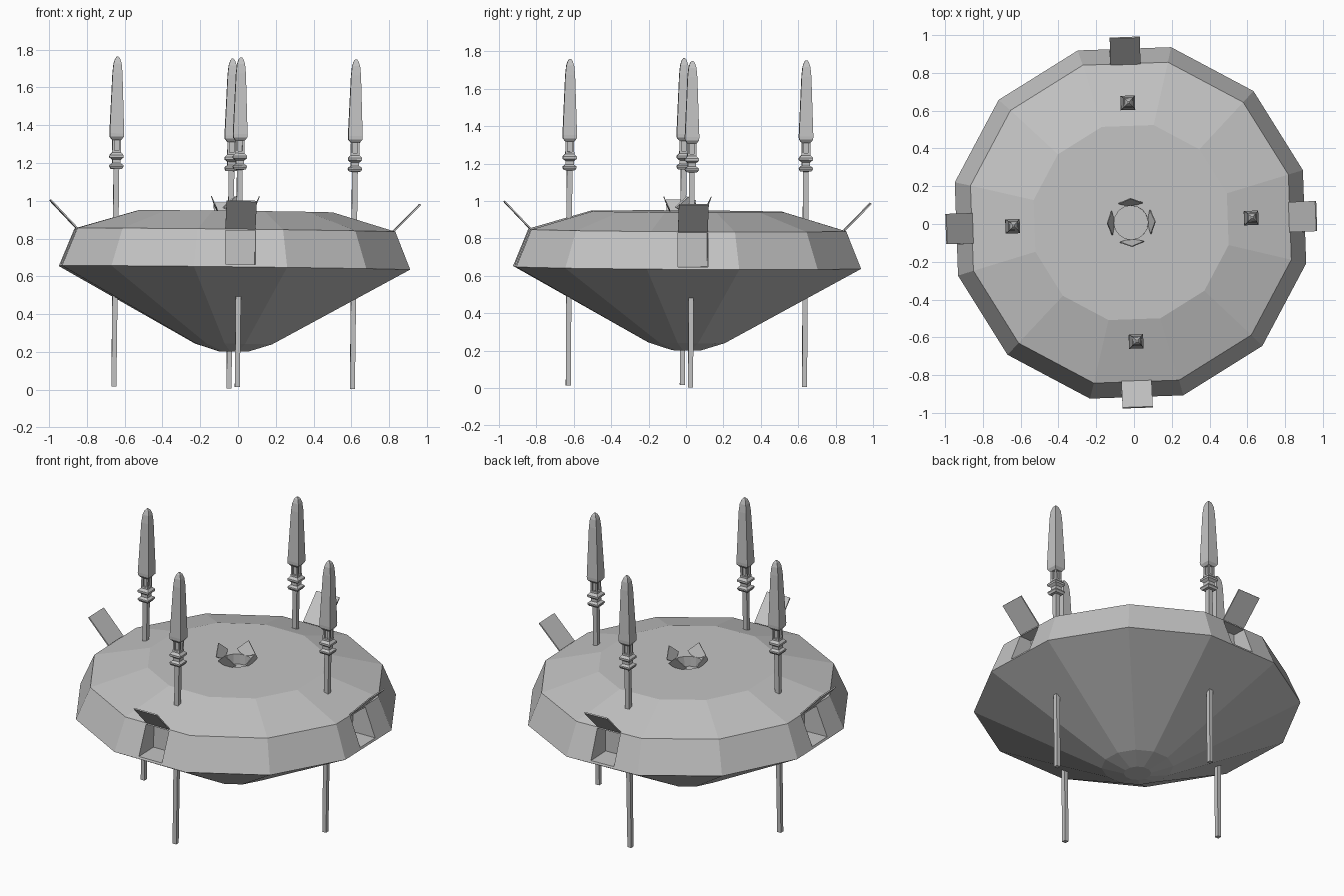
import bpy, bmesh, math
from mathutils import Matrix, Vector

if "Cube" in bpy.data.objects:
    bpy.data.objects.remove(bpy.data.objects["Cube"])

# The whole craft sits slightly turned and tilted
FRAME = (Matrix.Translation((-0.026, 0.002, 0.01)) @ Matrix.Rotation(-0.006, 4, 'X')
         @ Matrix.Rotation(0.0115, 4, 'Y') @ Matrix.Rotation(math.radians(2), 4, 'Z'))

grey = bpy.data.materials.new("light grey metal")
grey.diffuse_color = (0.55, 0.55, 0.55, 1)
grey.use_nodes = True
grey.node_tree.nodes["Principled BSDF"].inputs["Base Color"].default_value = grey.diffuse_color


def finish(bm, name, turn=0.0):
    bmesh.ops.recalc_face_normals(bm, faces=bm.faces)
    bm.transform(FRAME @ Matrix.Rotation(turn, 4, 'Z'))
    me = bpy.data.meshes.new(name)
    bm.to_mesh(me)
    bm.free()
    me.materials.append(grey)
    ob = bpy.data.objects.new(name, me)
    bpy.context.collection.objects.link(ob)
    return ob


def loft(bm, profile, sides, phase, centre=(0, 0)):
    """Stack of regular polygons, profile = (corner radius, z), capped."""
    rings = []
    for r, z in profile:
        rings.append([bm.verts.new((centre[0] + r * math.cos(phase + math.tau * i / sides),
                                    centre[1] + r * math.sin(phase + math.tau * i / sides), z))
                      for i in range(sides)])
    for a, b in zip(rings, rings[1:]):
        for i in range(sides):
            j = (i + 1) % sides
            bm.faces.new((a[i], a[j], b[j], b[i]))
    bm.faces.new(rings[0][::-1])
    bm.faces.new(rings[-1])


def box(bm, lo, hi):
    size = [h - l for l, h in zip(lo, hi)]
    mid = [(h + l) / 2 for l, h in zip(lo, hi)]
    return bmesh.ops.create_cube(bm, size=1, matrix=Matrix.Translation(mid) @ Matrix.Diagonal((*size, 1)))["verts"]


def plate(bm, points, thick):
    """Thin slab from a flat outline."""
    pts = [Vector(p) for p in points]
    n = (pts[1] - pts[0]).cross(pts[-1] - pts[0]).normalized() * thick
    a = [bm.verts.new(p) for p in pts]
    b = [bm.verts.new(p + n) for p in pts]
    bm.faces.new(a[::-1])
    bm.faces.new(b)
    for i in range(len(a)):
        j = (i + 1) % len(a)
        bm.faces.new((a[i], a[j], b[j], b[i]))


# Twelve-sided saucer hull
bm = bmesh.new()
loft(bm, [(0.08, 0.192), (0.21, 0.232), (0.955, 0.635), (0.872, 0.835), (0.53, 0.934)],
     12, math.radians(15))
hull = finish(bm, "saucer_hull")

# Cutter: four side ports and the round top hatch
bm = bmesh.new()
for k in range(4):
    verts = box(bm, (0.76, -0.08, 0.648), (1.1, 0.08, 0.828))
    bmesh.ops.rotate(bm, verts=verts, matrix=Matrix.Rotation(k * math.pi / 2, 3, 'Z'))
loft(bm, [(0.09, 0.87), (0.09, 1.1)], 16, 0)
cutter = finish(bm, "port_cutter")
cutter.hide_render = True
mod = hull.modifiers.new("ports", 'BOOLEAN')
mod.operation = 'DIFFERENCE'
mod.solver = 'EXACT'
mod.object = cutter
bpy.context.view_layer.objects.active = hull
bpy.ops.object.modifier_apply(modifier="ports")
bpy.data.objects.remove(cutter)

s2 = math.sqrt(2)
# Pole profile as half widths of square sections
LOWER = [(0.013, 0), (0.015, 1.15), (0.03, 1.152), (0.037, 1.164), (0.036, 1.172), (0.022, 1.182),
         (0.022, 1.2), (0.037, 1.212), (0.037, 1.224), (0.024, 1.238), (0.024, 1.25)]
BLADE = [(0.024, 1.305), (0.037, 1.322), (0.038, 1.34), (0.026, 1.66), (0.021, 1.71), (0.013, 1.735), (0.005, 1.746)]

for k, side in enumerate(("right", "back", "left", "front")):
    turn = k * math.pi / 2
    # Spear-topped pole running through the hull
    bm = bmesh.new()
    c = (0.632, 0)
    for prof in (LOWER, BLADE):
        loft(bm, [(w * s2, z) for w, z in prof], 4, math.pi / 4, c)
    loft(bm, [(0.012 * s2, 1.24), (0.012 * s2, 1.315)], 4, math.pi / 4, c)
    for sx in (-1, 1):
        for sy in (-1, 1):
            loft(bm, [(0.008, 1.24), (0.008, 1.315)], 4, math.pi / 4,
                 (c[0] + sx * 0.017, sy * 0.017))
    finish(bm, side + "_pole", turn)

    # Side port flap, hinged open at the top edge
    bm = bmesh.new()
    plate(bm, [(0.843, -0.08, 0.835), (0.983, -0.08, 0.98), (0.983, 0.08, 0.98), (0.843, 0.08, 0.835)], 0.008)
    finish(bm, side + "_port_flap", turn)

    # Quarter-disc petal of the top hatch, standing open
    bm = bmesh.new()
    tilt = math.radians(67)
    R = 0.09
    us = [(0, 0)] + [(R * math.cos(a), R * math.sin(a))
                     for a in (math.radians(d) for d in (-45, -22.5, 0, 22.5, 45))]
    plate(bm, [(R + (R - u) * math.cos(tilt), v, 0.932 + (R - u) * math.sin(tilt)) for u, v in us], 0.005)
    finish(bm, side + "_hatch_petal", turn)
